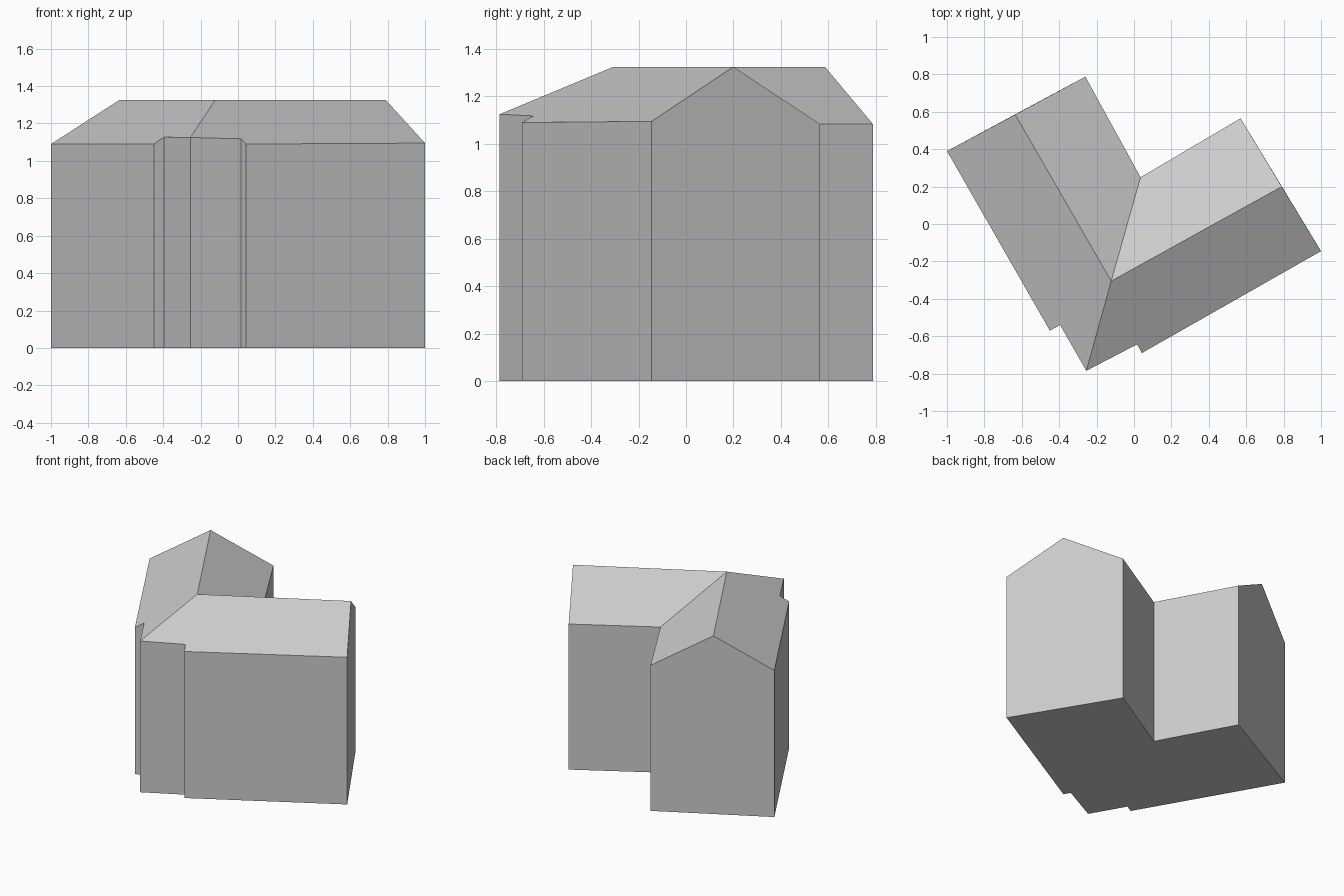
import bpy

cube = bpy.data.objects.get("Cube")
if cube:
    bpy.data.objects.remove(cube, do_unlink=True)

grey = bpy.data.materials.new("plain_grey")
grey.use_nodes = True
colour = (0.6, 0.6, 0.6, 1)
grey.diffuse_color = colour
grey.node_tree.nodes["Principled BSDF"].inputs["Base Color"].default_value = colour

# Eave corners, counter-clockwise from the left gable
eaves = {
    "left_outer": (-1, .39, 1.09),
    "left_step": (-.45, -.57, 1.09),
    "left_notch": (-.395, -.54, 1.127),
    "front_corner": (-.255, -.785, 1.125),
    "right_notch": (.017, -.643, 1.118),
    "right_step": (.042, -.69, 1.09),
    "right_outer": (1, -.145, 1.095),
    "right_inner": (.57, .565, 1.083),
    "valley": (.035, .25, 1.083),
    "left_inner": (-.26, .788, 1.083),
}
# Ridge ends and the point where the two ridges meet
ridge = {
    "left_peak": (-.635, .585, 1.325),
    "meeting": (-.122, -.305, 1.325),
    "right_peak": (.79, .2, 1.325),
}
points = {**eaves, **ridge}


def ground(name):
    x, y, _ = points[name]
    return (x, y, 0)


def add_part(name, faces):
    """Make one object from polygons, sharing their common corners."""
    verts = list(dict.fromkeys(p for face in faces for p in face))
    mesh = bpy.data.meshes.new(name)
    mesh.from_pydata(verts, [], [[verts.index(p) for p in face] for face in faces])
    mesh.materials.append(grey)
    mesh.update()
    bpy.context.collection.objects.link(bpy.data.objects.new(name, mesh))


# Walls, with a peak on each gable end
names = list(eaves)
gables = {"right_outer": "right_peak", "left_inner": "left_peak"}
walls = []
for a, b in zip(names, names[1:] + names[:1]):
    wall = [ground(a), ground(b), points[b]]
    if a in gables:
        wall.append(points[gables[a]])
    walls.append(wall + [points[a]])
add_part("walls", walls)

# Four roof slopes over the two wings
slopes = [
    names[0:4] + ["meeting", "left_peak"],
    names[3:7] + ["right_peak", "meeting"],
    ["right_peak", "right_inner", "valley", "meeting"],
    ["meeting", "valley", "left_inner", "left_peak"],
]
add_part("roof", [[points[n] for n in slope] for slope in slopes])

# Underside
add_part("floor", [[ground(n) for n in reversed(names)]])
